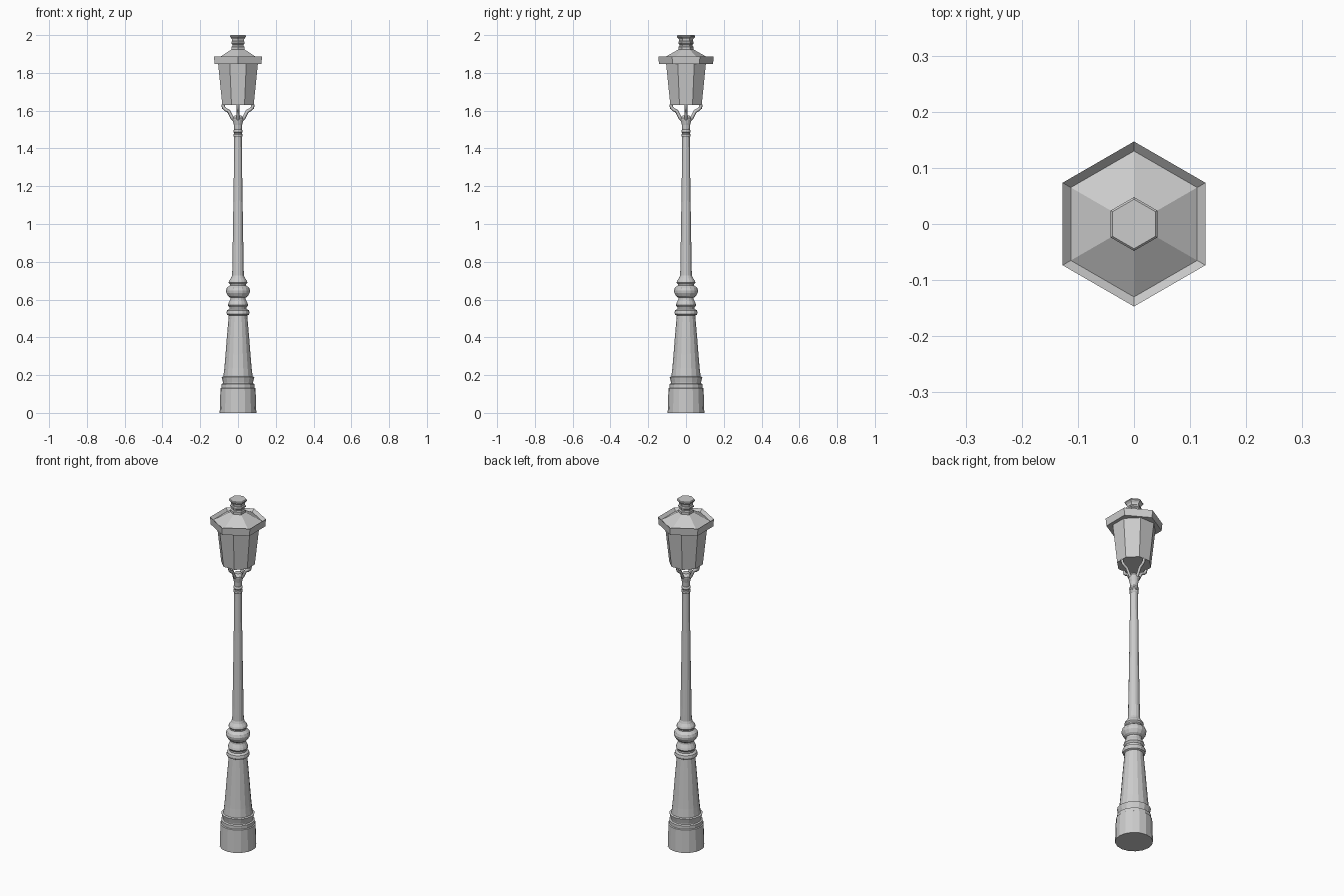
import bpy, bmesh, math
from mathutils import Vector

if "Cube" in bpy.data.objects:
    bpy.data.objects.remove(bpy.data.objects["Cube"])


def lathe(name, profile, sides, start_deg):
    """Closed faceted solid from (radius, z) pairs; radius is to the corners."""
    bm = bmesh.new()
    rings = []
    for r, z in profile:
        ring = []
        for i in range(sides):
            a = math.radians(start_deg) + 2 * math.pi * i / sides
            ring.append(bm.verts.new((r * math.cos(a), r * math.sin(a), z)))
        rings.append(ring)
    for lo, hi in zip(rings, rings[1:]):
        for i in range(sides):
            j = (i + 1) % sides
            bm.faces.new((lo[i], lo[j], hi[j], hi[i]))
    bm.faces.new(rings[0][::-1])
    bm.faces.new(rings[-1])
    me = bpy.data.meshes.new(name)
    bm.to_mesh(me)
    bm.free()
    ob = bpy.data.objects.new(name, me)
    bpy.context.collection.objects.link(ob)
    return ob


def bracket(name, angle, path, width):
    """Square-section arm following (radius, z) points in a radial plane."""
    cu = bpy.data.curves.new(name, 'CURVE')
    cu.dimensions = '3D'
    cu.bevel_depth = width
    cu.bevel_resolution = 0
    cu.use_fill_caps = True
    sp = cu.splines.new('POLY')
    sp.points.add(len(path) - 1)
    for p, (r, z) in zip(sp.points, path):
        p.co = (r * math.cos(angle), r * math.sin(angle), z, 1)
    ob = bpy.data.objects.new(name, cu)
    bpy.context.collection.objects.link(ob)


# Plinth at the foot of the post
lathe("base_plinth", [(.097, 0), (.093, .13), (.088, .133), (.088, .152),
                      (.08, .156), (.08, .162), (.087, .19), (.078, .193)], 16, 0)

# Lower tapered pedestal
lathe("pedestal", [(.078, .188), (.072, .24), (.066, .31), (.059, .40), (.048, .525)], 16, 0)

# Turned collar mouldings
lathe("collar_mouldings", [(.048, .515), (.058, .52), (.061, .53), (.058, .543),
                           (.046, .55), (.046, .56), (.054, .57), (.050, .582),
                           (.041, .60), (.041, .61), (.052, .618), (.062, .635),
                           (.064, .648), (.059, .662), (.043, .675), (.043, .682),
                           (.050, .69), (.047, .70), (.036, .715), (.030, .73)], 16, 0)

# Slender shaft with neck ring and flared top
lathe("shaft", [(.031, .72), (.027, .95), (.023, 1.2), (.020, 1.46), (.024, 1.466),
                (.024, 1.474), (.020, 1.478), (.020, 1.482), (.025, 1.488), (.023, 1.497),
                (.020, 1.50), (.022, 1.525), (.028, 1.55), (.029, 1.56), (.018, 1.575)], 16, 0)

# Four curved arms carrying the lantern
arm = [(.015, 1.545), (.03, 1.56), (.04, 1.58), (.049, 1.597), (.064, 1.604),
       (.076, 1.615), (.080, 1.633)]
for i in range(4):
    bracket(f"lantern_bracket_{i + 1}", i * math.pi / 2, arm, .009)

# Octagonal lantern body
lathe("lantern_body", [(.090, 1.63), (.114, 1.848)], 8, 22.5)

# Hexagonal roof with raised rim
lathe("lantern_roof", [(.143, 1.846), (.147, 1.888), (.130, 1.873), (.040, 1.924)], 6, 30)

# Hexagonal chimney finial
lathe("roof_finial", [(.040, 1.915), (.040, 1.938), (.035, 1.943), (.035, 1.95),
                      (.041, 1.955), (.041, 1.963), (.036, 1.968), (.038, 1.98),
                      (.048, 1.99), (.048, 1.996), (.044, 2.0)], 6, 30)
